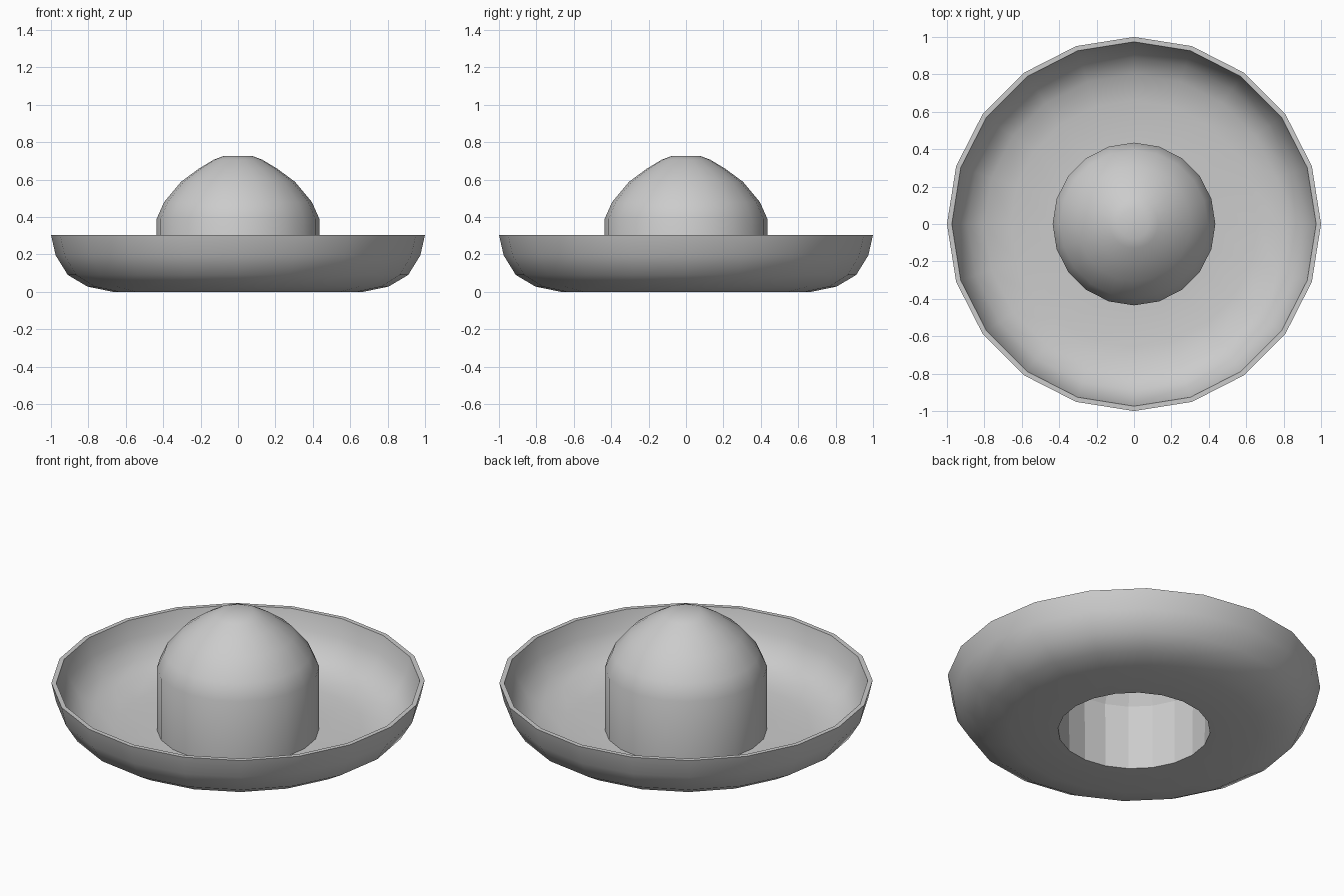
import bpy, bmesh
from math import sin, cos, pi, radians

if "Cube" in bpy.data.objects:
    bpy.data.objects.remove(bpy.data.objects["Cube"])

SIDES = 20

# outside: crown top, crown wall, brim floor, rim, underside
outer = [(0, 0.727), (0.08, 0.725), (0.13, 0.706), (0.21, 0.658), (0.305, 0.588),
         (0.395, 0.48), (0.435, 0.39), (0.435, 0.026),
         (0.66, 0.026), (0.80, 0.053), (0.89, 0.108), (0.95, 0.205), (0.974, 0.305),
         (1.0, 0.305), (0.975, 0.195), (0.91, 0.09), (0.805, 0.028), (0.67, 0.0),
         (0.408, 0.0)]
# hollow inside of the crown
inner = [(0.412, 0.385), (0.375, 0.465), (0.29, 0.568), (0.20, 0.635),
         (0.12, 0.682), (0.07, 0.70), (0, 0.702)]


def lathe(name, profile, flat_from):
    """Revolve a profile about z; bands from index flat_from on stay faceted."""
    bm = bmesh.new()
    rings = []
    for r, z in profile:
        n = SIDES if r > 0 else 1
        rings.append([bm.verts.new((r * sin(2 * pi * i / SIDES), r * cos(2 * pi * i / SIDES), z))
                      for i in range(n)])
    flat = bm.faces.layers.int.new("flat")
    for k, (a, b) in enumerate(zip(rings, rings[1:])):
        for i in range(SIDES):
            j = (i + 1) % SIDES
            quad = [a[i % len(a)], a[j % len(a)], b[j % len(b)], b[i % len(b)]]
            face = bm.faces.new(list(dict.fromkeys(quad)))
            face[flat] = int(k >= flat_from)
    bmesh.ops.recalc_face_normals(bm, faces=bm.faces)
    flags = [f[flat] for f in bm.faces]
    bm.faces.layers.int.remove(flat)
    mesh = bpy.data.meshes.new(name)
    bm.to_mesh(mesh)
    bm.free()
    obj = bpy.data.objects.new(name, mesh)
    bpy.context.collection.objects.link(obj)
    bpy.context.view_layer.objects.active = obj
    obj.select_set(True)
    bpy.ops.object.shade_smooth_by_angle(angle=radians(40))
    for poly, f in zip(mesh.polygons, flags):
        if f:
            poly.use_smooth = False
    return obj


# wide-brimmed hat, one closed shell
lathe("wide_brim_hat", outer + inner, len(outer) - 1)
